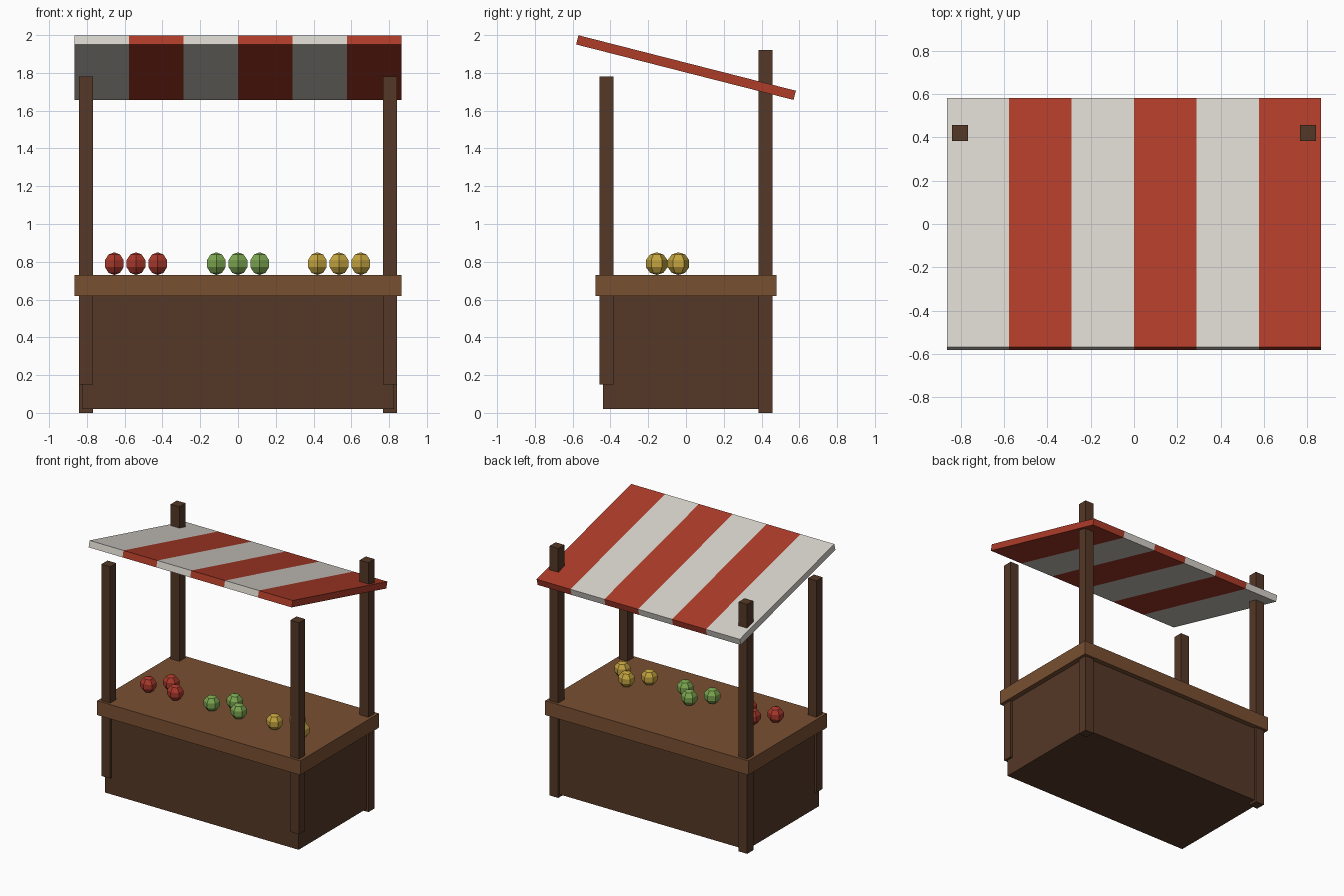
import bpy
import bmesh
from math import atan2
from mathutils import Matrix

default = bpy.data.objects.get("Cube")
if default:
    bpy.data.objects.remove(default)


def material(name, color):
    m = bpy.data.materials.new(name)
    m.use_nodes = True
    rgba = (*color, 1)
    m.diffuse_color = rgba
    m.node_tree.nodes["Principled BSDF"].inputs["Base Color"].default_value = rgba
    return m


dark_wood = material("dark wood", (0.09, 0.04, 0.02))
light_wood = material("light wood", (0.19, 0.08, 0.032))
cream = material("cream cloth", (0.68, 0.65, 0.60))
red = material("red cloth", (0.42, 0.045, 0.022))
apple_red = material("red fruit", (0.40, 0.04, 0.025))
apple_green = material("green fruit", (0.20, 0.38, 0.08))
apple_yellow = material("yellow fruit", (0.55, 0.37, 0.05))


def add_object(name, bm, mats, location=(0, 0, 0)):
    mesh = bpy.data.meshes.new(name)
    bm.to_mesh(mesh)
    bm.free()
    for m in mats:
        mesh.materials.append(m)
    obj = bpy.data.objects.new(name, mesh)
    obj.location = location
    bpy.context.collection.objects.link(obj)
    return obj


def box(name, center, size, mat):
    bm = bmesh.new()
    bmesh.ops.create_cube(bm, size=1, matrix=Matrix.Diagonal((*size, 1)))
    return add_object(name, bm, [mat], center)


# Stall body and counter top
box("stall_body", (0, 0, 0.32), (1.65, 0.88, 0.60), dark_wood)
box("counter_top", (0, 0, 0.675), (1.73, 0.956, 0.11), light_wood)

# Corner posts: the front pair is shorter and raised off the ground
for side, x in (("left", 0.805), ("right", -0.805)):
    for end, y, low, high in (("front", -0.422, 0.15, 1.78), ("back", 0.421, 0, 1.92)):
        box(f"{end}_{side}_post", (x, y, (low + high) / 2), (0.074, 0.074, high - low), dark_wood)

# Sloping awning, sliced into six stripes of alternating colour
width, stripes = 1.73, 6
bm = bmesh.new()
bmesh.ops.create_cube(bm, size=1, matrix=Matrix.Diagonal((width, 1.188, 0.05, 1)))
for i in range(1, stripes):
    bmesh.ops.bisect_plane(bm, geom=bm.verts[:] + bm.edges[:] + bm.faces[:],
                           plane_co=(width * (i / stripes - 0.5), 0, 0), plane_no=(1, 0, 0))
for f in bm.faces:
    f.material_index = int((f.calc_center_median().x / width + 0.5) * stripes * 0.9999) % 2
awning = add_object("awning", bm, [cream, red], (0, 0, 1.828))
awning.rotation_euler.x = -atan2(1, 3.92)

# Three groups of faceted fruit, the middle one set further back
for color, mat, group_x in (("red", apple_red, -0.54), ("green", apple_green, 0),
                            ("yellow", apple_yellow, 0.535)):
    for i in (-1, 0, 1):
        bm = bmesh.new()
        bmesh.ops.create_uvsphere(bm, u_segments=6, v_segments=5, radius=0.06)
        add_object(f"{color}_fruit_{i + 2}", bm, [mat],
                   (group_x + i * 0.115, -0.155 if i else -0.04, 0.79))
